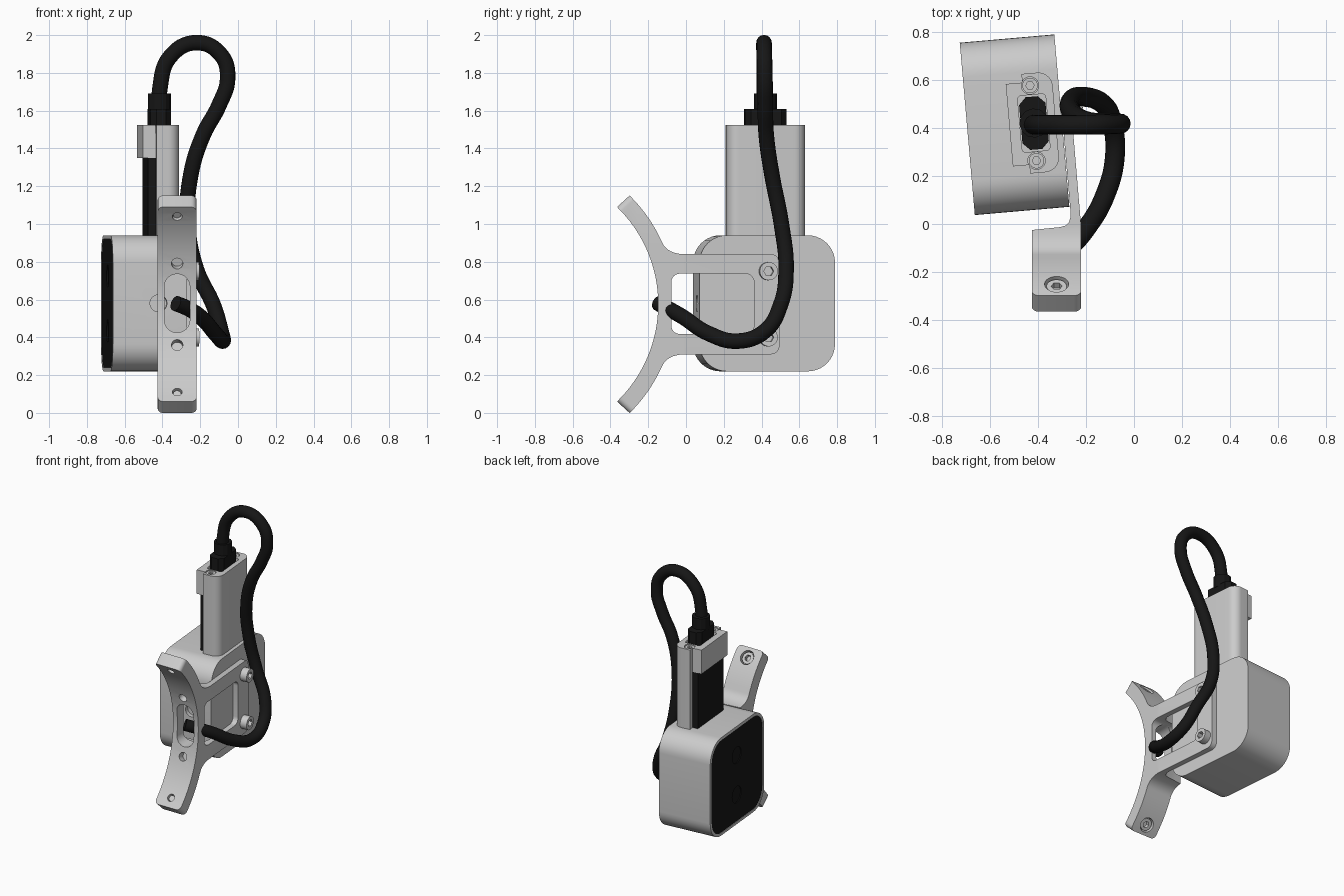
import bpy, bmesh
from math import sin, cos, pi, radians
from mathutils import Matrix, Vector

if "Cube" in bpy.data.objects:
    bpy.data.objects.remove(bpy.data.objects["Cube"])

# Housing frame: turned 5 degrees about z; bracket frame: world axes
HOUSING = Matrix.Translation((-.497, .413, 0)) @ Matrix.Rotation(radians(5), 4, 'Z')
WORLD = Matrix.Identity(4)
BLACK = bpy.data.materials.new("black")
BLACK.diffuse_color = (.008, .008, .008, 1)
BLACK.use_nodes = True
BLACK.node_tree.nodes["Principled BSDF"].inputs["Base Color"].default_value = BLACK.diffuse_color


def prism(name, pts, axis, a, b, m=WORLD, mat=None):
    """Extrude a 2D outline along an axis from a to b."""
    put = {'X': lambda p, t: (t, p[0], p[1]),
           'Y': lambda p, t: (p[0], t, p[1]),
           'Z': lambda p, t: (p[0], p[1], t)}[axis]
    bm = bmesh.new()
    lo = [bm.verts.new(put(p, a)) for p in pts]
    hi = [bm.verts.new(put(p, b)) for p in pts]
    bm.faces.new(lo)
    bm.faces.new(hi[::-1])
    n = len(pts)
    for i in range(n):
        j = (i + 1) % n
        bm.faces.new((lo[i], hi[i], hi[j], lo[j]))
    bmesh.ops.recalc_face_normals(bm, faces=bm.faces)
    me = bpy.data.meshes.new(name)
    bm.to_mesh(me)
    bm.free()
    ob = bpy.data.objects.new(name, me)
    bpy.context.collection.objects.link(ob)
    ob.matrix_world = m
    if mat:
        me.materials.append(mat)
    return ob


def circle(cx, cy, r, n=32):
    return [(cx + r * cos(2 * pi * i / n), cy + r * sin(2 * pi * i / n)) for i in range(n)]


def rrect(x0, x1, y0, y1, r, n=8):
    pts = []
    corners = ((x1 - r, y1 - r), (x0 + r, y1 - r), (x0 + r, y0 + r), (x1 - r, y0 + r))
    for k, (cx, cy) in enumerate(corners):
        for i in range(n + 1):
            t = (k + i / n) * pi / 2
            pts.append((cx + r * cos(t), cy + r * sin(t)))
    return pts


def boolean(ob, cutter, op='DIFFERENCE'):
    mod = ob.modifiers.new("cut", 'BOOLEAN')
    mod.operation, mod.solver, mod.object = op, 'EXACT', cutter
    bpy.context.view_layer.update()
    bpy.context.view_layer.objects.active = ob
    bpy.ops.object.modifier_apply(modifier=mod.name)
    bpy.data.objects.remove(cutter)


def screw(name, cx, cy, r, axis, base, top, m):
    """Round screw head with a hex socket."""
    ob = prism(name, circle(cx, cy, r), axis, base, top, m)
    d = top - base
    boolean(ob, prism("socket", circle(cx, cy, r * .55, 6), axis, top - d * .6, top + d, m))
    return ob


# Housing with recessed black window and a mounting hole in its front side
body = prism("housing", rrect(-.36, .36, .22, .94, .145, 10), 'X', -.1975, .1975, HOUSING)
boolean(body, prism("c", rrect(-.34, .34, .24, .92, .125, 10), 'X', -.25, -.18, HOUSING))
boolean(body, prism("c", circle(.045, .58, .045), 'Y', -.4, -.33, HOUSING))
panel = prism("front_window", rrect(-.34, .34, .24, .92, .125, 10), 'X', -.194, -.18, HOUSING, BLACK)
for z in (.435, .725):
    boolean(panel, prism("c", circle(0, z, .06), 'X', -.25, -.188, HOUSING))

# Connector post with pocket and screws
shell = [(.047, -.208)] + [(.112 + .06 * cos(t), -.148 + .06 * sin(t))
                           for t in [radians(-90 + 10 * i) for i in range(10)]]
shell += [(x, -y) for x, y in shell[::-1]]
post = prism("connector_post", shell, 'Z', .93, 1.525, HOUSING)
clip = prism("c", [(-.022, -.172), (.06, -.172), (.06, .172), (-.022, .172)], 'Z', 1.35, 1.525, HOUSING)
boolean(post, clip, 'UNION')
boolean(post, prism("c", rrect(.022, .139, -.118, .118, .015, 3), 'Z', 1.42, 1.6, HOUSING))
for s in (-1, 1):
    boolean(post, prism("c", circle(.078, s * .157, .036), 'Z', 1.48, 1.6, HOUSING))
    screw("post_screw", .078, s * .157, .032, 'Z', 1.475, 1.52, HOUSING)
prism("post_inlay", [(.007, -.17), (.05, -.17), (.05, .17), (.007, .17)], 'Z', .93, 1.36, HOUSING, BLACK)

# Plug and strain relief
prism("plug", rrect(.026, .136, -.11, .11, .03, 1), 'Z', 1.41, 1.61, HOUSING, BLACK)
prism("strain_relief", circle(.081, 0, .061, 12), 'Z', 1.6, 1.69, HOUSING, BLACK)

# Bracket: side outline (curved yoke, flared arms) trimmed by its top outline
CY, CZ = -.864, .575
half = [(CY + .717 * cos(t), .717 * sin(t)) for t in [radians(45.9 * i / 12) for i in range(13)]]
half += [(CY + .807 * cos(t), .807 * sin(t)) for t in [radians(45.5 - 21.5 * i / 8) for i in range(9)]]
p0, p1, p2 = Vector(half[-1]), Vector((-.099, .265)), Vector((.0, .265))
for i in range(1, 11):
    t = i / 10
    half.append(tuple(p0 * (1 - t) ** 2 + p1 * 2 * t * (1 - t) + p2 * t * t))
half += [(.45 + .045 * sin(t), .22 + .045 * cos(t)) for t in [radians(15 * i) for i in range(7)]]
outline = [(y, CZ + d) for y, d in half] + [(y, CZ - d) for y, d in half[:0:-1]]
bracket = prism("mount_bracket", outline, 'X', -.425, -.22)
bm = bmesh.new()
bm.from_mesh(bracket.data)
tips = [e for e in bm.edges if e.calc_length() > .06
        and abs(e.verts[0].co.x - e.verts[1].co.x) < 1e-5
        and all(abs(v.co.z - CZ) > .5 for v in e.verts)]
bmesh.ops.bevel(bm, geom=tips, offset=.03, segments=5, profile=.5, affect='EDGES')
bm.to_mesh(bracket.data)
bm.free()
plan = [(-.5, -.5), (-.15, -.5), (-.15, -.01), (-.22, -.01), (-.264, .51), (-.3045, .51), (-.264, .05),
        (-.264, .03), (-.270, .009), (-.283, -.006), (-.308, -.013), (-.425, -.025), (-.5, -.03)]
boolean(bracket, prism("c", plan, 'Z', -.2, 1.4), 'INTERSECT')
boolean(bracket, prism("c", rrect(-.078, .36, .418, .737, .045), 'X', -.6, 0))
boolean(bracket, prism("c", rrect(-.39, -.255, .425, .735, .067, 10), 'Y', -.3, .1))

# Bracket holes, set along the radius of the curve
for s in (-1, 1):
    inner = Matrix.Translation((-.322, CY, CZ)) @ Matrix.Rotation(radians(17.5 * s), 4, 'X')
    outer = Matrix.Translation((-.322, CY, CZ)) @ Matrix.Rotation(radians(40.4 * s), 4, 'X')
    boolean(bracket, prism("c", circle(0, 0, .03), 'Y', .66, .765, inner))
    boolean(bracket, prism("c", circle(0, 0, .026), 'Y', .66, .78, outer))
    boolean(bracket, prism("c", circle(0, 0, .05), 'Y', .757, .9, outer))
    screw("tip_screw", 0, 0, .042, 'Y', .75, .795, outer)
    prism("tip_screw_shank", circle(0, 0, .021), 'Y', .73, .755, outer)
    # Screws holding the bracket arms to the housing
    screw("arm_screw", 0, CZ + .175 * s, .048, 'X', .2, .29, HOUSING)

for ob in list(bpy.data.objects):
    bpy.ops.object.select_all(action='DESELECT')
    ob.select_set(True)
    bpy.context.view_layer.objects.active = ob
    bpy.ops.object.shade_smooth_by_angle(angle=radians(28))

# Cable looping from the plug to the slot in the bracket
path = [(-.415, .413, 1.6), (-.413, .413, 1.72), (-.36, .413, 1.885), (-.22, .413, 1.96),
        (-.09, .415, 1.895), (-.055, .418, 1.77), (-.1, .42, 1.63), (-.185, .425, 1.47),
        (-.25, .455, 1.26), (-.266, .505, 1.0), (-.22, .53, .76), (-.13, .5, .57),
        (-.09, .42, .435), (-.08, .275, .38), (-.12, .12, .42), (-.2, -.02, .51),
        (-.27, -.1, .555), (-.33, -.147, .58)]
cu = bpy.data.curves.new("cable", 'CURVE')
cu.dimensions = '3D'
cu.bevel_depth, cu.bevel_resolution, cu.resolution_u, cu.use_fill_caps = .041, 6, 8, True
sp = cu.splines.new('BEZIER')
sp.bezier_points.add(len(path) - 1)
for bp, co in zip(sp.bezier_points, path):
    bp.co = co
    bp.handle_left_type = bp.handle_right_type = 'AUTO'
cu.materials.append(BLACK)
bpy.context.collection.objects.link(bpy.data.objects.new("cable", cu))
